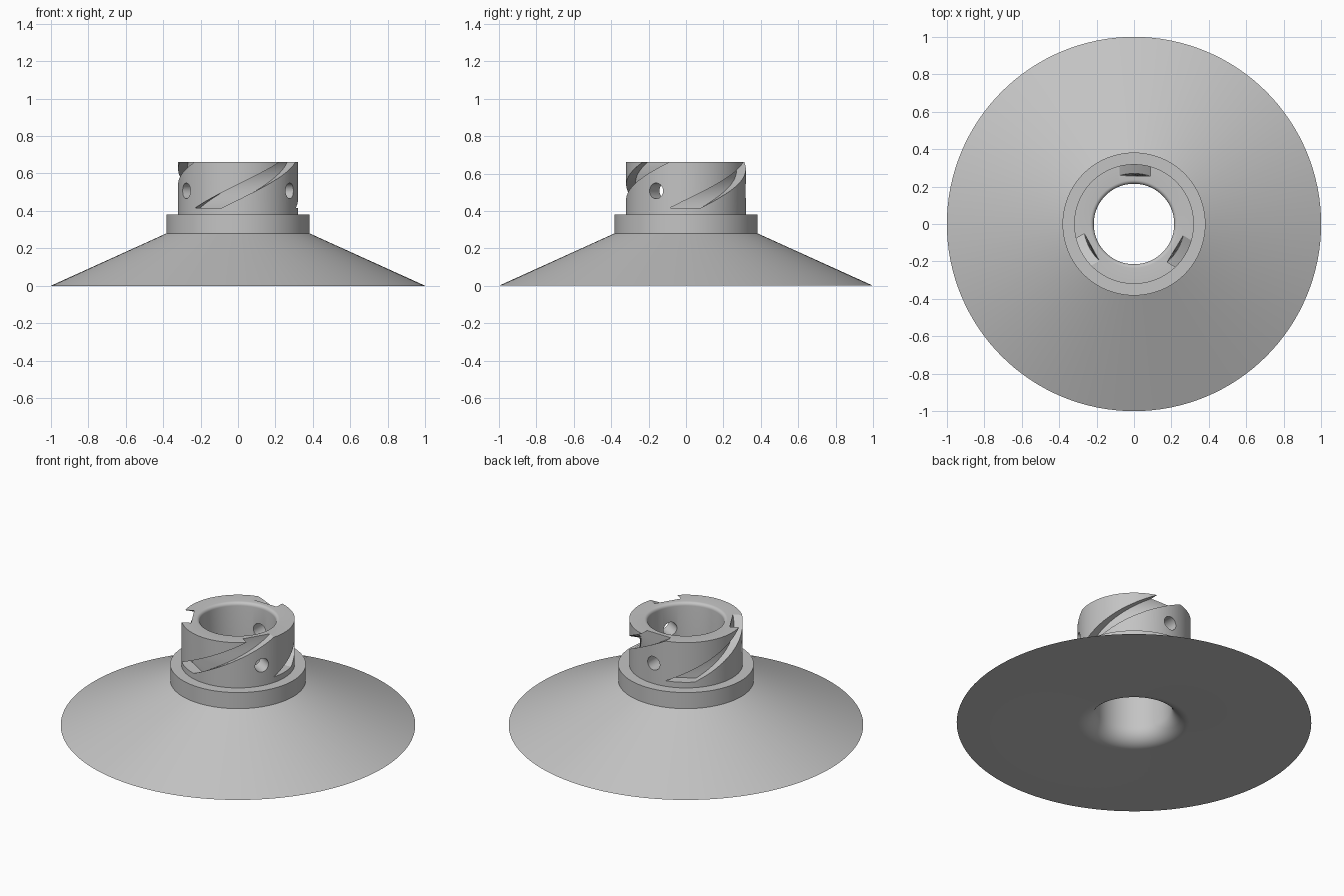
import bpy, bmesh, math
from mathutils import Matrix, Vector

cube = bpy.data.objects.get("Cube")
if cube:
    bpy.data.objects.remove(cube, do_unlink=True)

SEGMENTS = 128
BORE, SLEEVE, COLLAR = 0.215, 0.32, 0.382
TOP = 0.662

grey = bpy.data.materials.new("plain grey")
grey.use_nodes = True
grey.diffuse_color = (0.55, 0.55, 0.55, 1)
grey.node_tree.nodes["Principled BSDF"].inputs["Base Color"].default_value = (0.55, 0.55, 0.55, 1)


def make_object(name, bm):
    bmesh.ops.recalc_face_normals(bm, faces=bm.faces)
    mesh = bpy.data.meshes.new(name)
    bm.to_mesh(mesh)
    bm.free()
    mesh.materials.append(grey)
    obj = bpy.data.objects.new(name, mesh)
    bpy.context.collection.objects.link(obj)
    return obj


def skin_rings(rings, closed):
    """Bridge equal loops of points; either close the tube or cap its ends."""
    bm = bmesh.new()
    loops = [[bm.verts.new(p) for p in ring] for ring in rings]
    pairs = list(zip(loops, loops[1:]))
    if closed:
        pairs.append((loops[-1], loops[0]))
    else:
        bm.faces.new(loops[0])
        bm.faces.new(loops[-1])
    for a, b in pairs:
        for i in range(len(a)):
            j = (i + 1) % len(a)
            bm.faces.new((a[i], a[j], b[j], b[i]))
    return bm


def arc(cx, cz, radius, start, end, steps):
    angles = [math.radians(start + (end - start) * i / steps) for i in range(steps + 1)]
    return [(cx + radius * math.cos(a), cz + radius * math.sin(a)) for a in angles]


# Body: conical skirt, collar and sleeve around one bore with rounded mouths
flare, lip = 0.1, 0.02
profile = [(1, 0), (COLLAR, 0.28), (COLLAR, 0.38), (SLEEVE, 0.38), (SLEEVE, TOP)]
profile += arc(BORE + lip, TOP - lip, lip, 90, 180, 5)
profile += arc(BORE + flare, flare, flare, 180, 270, 12)
rings = []
for i in range(SEGMENTS):
    turn = Matrix.Rotation(math.tau * i / SEGMENTS, 3, "Z")
    rings.append([turn @ Vector((r, 0, z)) for r, z in profile])
body = make_object("flanged_cone_body", skin_rings(rings, True))


def groove_cutter(start):
    """A flat-floored slot section that twists a quarter turn up to the rim."""
    steps, bottom, rise = 40, 0.415, 0.247
    section = [(0.257, -0.083), (0.42, -0.083), (0.42, 0.083), (0.257, 0.083)]
    slices = []
    for i in range(steps + 3):
        t = i / steps
        turn = Matrix.Rotation(math.radians(start + 90 * t), 3, "Z")
        slices.append([turn @ Vector((x, y, bottom + rise * t)) for x, y in section])
    return make_object("groove_cutter", skin_rings(slices, False))


def hole_cutter(angle):
    """A round radial hole through one side of the sleeve."""
    bm = bmesh.new()
    place = (Matrix.Rotation(math.radians(angle), 4, "Z")
             @ Matrix.Translation((0.28, 0, 0.507))
             @ Matrix.Rotation(math.pi / 2, 4, "Y"))
    bmesh.ops.create_cone(bm, cap_ends=True, segments=32, radius1=0.042,
                          radius2=0.042, depth=0.24, matrix=place)
    return make_object("hole_cutter", bm)


# Three spiral grooves and three radial holes, evenly spaced
bpy.context.view_layer.objects.active = body
for k in range(3):
    for cutter in (groove_cutter(-1 + 120 * k), hole_cutter(90 + 120 * k)):
        cutter.hide_render = True
        cut = body.modifiers.new("cut", "BOOLEAN")
        cut.operation = "DIFFERENCE"
        cut.solver = "EXACT"
        cut.object = cutter
        bpy.ops.object.modifier_apply(modifier=cut.name)
        bpy.data.objects.remove(cutter, do_unlink=True)

# Smooth the round walls, keep the machined edges sharp
bpy.ops.object.select_all(action="DESELECT")
body.select_set(True)
bpy.ops.object.shade_smooth_by_angle(angle=math.radians(25))
